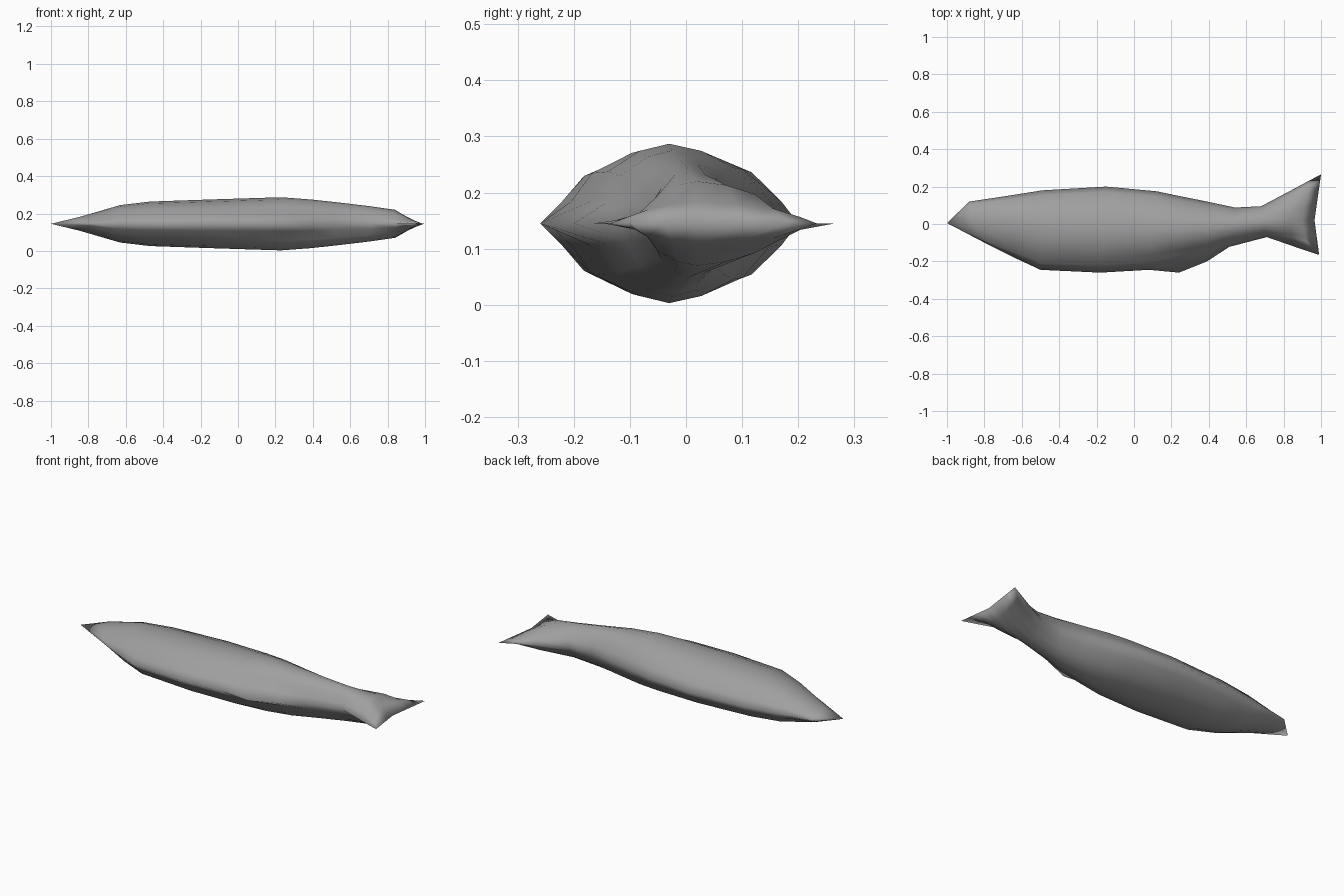
import bpy, bmesh

if "Cube" in bpy.data.objects:
    bpy.data.objects.remove(bpy.data.objects["Cube"])

MID = 0.145  # height of the symmetry plane; the fish lies on its side

grey = bpy.data.materials.new("plain grey")
grey.diffuse_color = (0.35, 0.35, 0.35, 1)
grey.use_nodes = True
grey.node_tree.nodes["Principled BSDF"].inputs["Base Color"].default_value = grey.diffuse_color

# stations: back edge (x, y), side ridge (x, y, half thickness), belly edge (x, y), belly fullness
stations = [
    ((-1.0, 0.005), (-1.0, 0.005, 0), (-1.0, 0.005), 1),
    ((-0.88, 0.12), (-0.85, 0.01, 0.036), (-0.78, -0.11), 1),
    ((-0.68, 0.15), (-0.63, 0.0, 0.10), (-0.64, -0.18), 1),
    ((-0.49, 0.18), (-0.47, -0.02, 0.119), (-0.5, -0.245), 1),
    ((-0.15, 0.20), (-0.15, -0.03, 0.130), (-0.18, -0.26), 1),
    ((0.12, 0.175), (0.10, -0.03, 0.138), (0.08, -0.245), 0.97),
    ((0.24, 0.15), (0.23, -0.03, 0.142), (0.24, -0.26), 0.72),
    ((0.39, 0.12), (0.39, -0.025, 0.130), (0.39, -0.20), 0.8),
    ((0.54, 0.088), (0.53, -0.01, 0.115), (0.51, -0.122), 1),
    ((0.68, 0.095), (0.69, 0.005, 0.096), (0.71, -0.07), 1),
    ((0.84, 0.18), (0.84, 0.02, 0.075), (0.84, -0.115), 0.8),
    ((0.935, 0.231), (0.90, 0.02, 0.038), (0.93, -0.146), 0.8),
    ((1.0, 0.265), (0.965, 0.02, 0), (0.99, -0.165), 1),
]
# fraction from ridge to edge, fraction of the thickness there
BACK = [(0.87, 0.30), (0.64, 0.70), (0.32, 0.91)]
BELLY = [(0.32, 0.91), (0.66, 0.65), (0.84, 0.28)]


def ring(back, ridge, belly, full):
    rx, ry, h = ridge

    def toward(edge, f, g):
        return (rx + f * (edge[0] - rx), ry + f * (edge[1] - ry), h * g)

    side = [toward(back, f, g) for f, g in BACK]
    side.append((rx, ry, h))
    side += [toward(belly, f * full, g) for f, g in BELLY]
    lower = [(x, y, -z) for x, y, z in reversed(side)]
    pts = [(*back, 0)] + side + [(*belly, 0)] + lower
    return [(x, y, z + MID) for x, y, z in pts]


# fish body with tail, skinned through the stations
bm = bmesh.new()
rings = [[bm.verts.new(p) for p in ring(*s)] for s in stations]
n = len(rings[0])
for a, b in zip(rings, rings[1:]):
    for i in range(n):
        j = (i + 1) % n
        bm.faces.new((a[i], a[j], b[j], b[i]))
bmesh.ops.remove_doubles(bm, verts=bm.verts, dist=0.0005)
bmesh.ops.recalc_face_normals(bm, faces=bm.faces)
for f in bm.faces:
    f.smooth = True
mesh = bpy.data.meshes.new("fish_body")
bm.to_mesh(mesh)
bm.free()
mesh.materials.append(grey)
body = bpy.data.objects.new("fish_body", mesh)
bpy.context.collection.objects.link(body)
